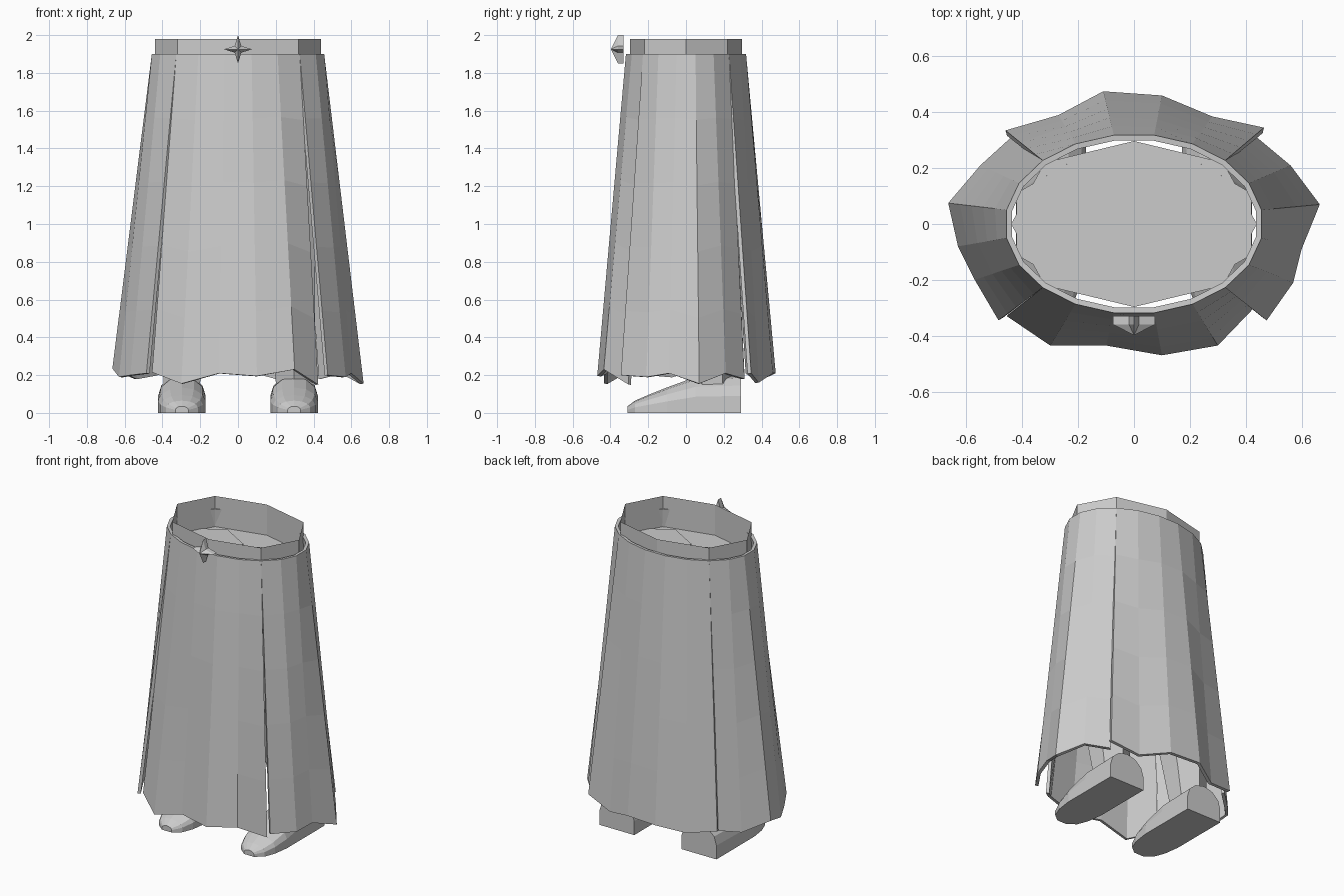
import bpy, math

if "Cube" in bpy.data.objects:
    bpy.data.objects.remove(bpy.data.objects["Cube"])

grey = bpy.data.materials.new("plain_grey")
grey.diffuse_color = (0.6, 0.6, 0.6, 1)
grey.use_nodes = True
grey.node_tree.nodes["Principled BSDF"].inputs["Base Color"].default_value = grey.diffuse_color


def make(name, verts, faces):
    me = bpy.data.meshes.new(name)
    me.from_pydata(verts, [], faces)
    me.materials.append(grey)
    ob = bpy.data.objects.new(name, me)
    bpy.context.collection.objects.link(ob)
    return ob


def loft(name, rings, cap_start=True, cap_end=True):
    """Skin a list of closed rings, each counter-clockwise about the path."""
    n = len(rings[0])
    verts = [v for r in rings for v in r]
    faces = []
    for k in range(len(rings) - 1):
        for i in range(n):
            j = (i + 1) % n
            faces.append((k*n + i, k*n + j, k*n + n + j, k*n + n + i))
    if cap_start:
        faces.append(tuple(reversed(range(n))))
    if cap_end:
        faces.append(tuple(range((len(rings) - 1)*n, len(rings)*n)))
    return make(name, verts, faces)


# Skirt: four flared panels, each from a quarter of the waist ellipse to an uneven hem
hems = {
    "skirt_right": (-45, [(.475, -.345, .2), (.57, -.21, .19), (.6, -.09, .21),
                          (.665, .07, .155), (.56, .21, .21), (.44, .31, .18)]),
    "skirt_back": (45, [(.465, .345, .21), (.28, .385, .16), (.1, .46, .21),
                        (-.11, .475, .21), (-.27, .39, .17), (-.46, .335, .21)]),
    "skirt_left": (135, [(-.44, .31, .2), (-.55, .21, .18), (-.665, .075, .235),
                         (-.63, -.08, .19), (-.57, -.2, .2), (-.485, -.345, .21)]),
    "skirt_front": (225, [(-.455, -.33, .215), (-.3, -.435, .155), (-.1, -.435, .21),
                          (.1, -.47, .195), (.3, -.435, .23), (.425, -.305, .15)]),
}
ROWS = 5
for name, (start, hem) in hems.items():
    verts, faces = [], []
    for r in range(ROWS + 1):
        t = r / ROWS
        for i, h in enumerate(hem):
            a = math.radians(start + 18*i)
            top = (.462*math.cos(a), .322*math.sin(a), 1.9)
            verts.append([p + (q - p)*t for p, q in zip(top, h)])
    for r in range(ROWS):
        for i in range(5):
            a = r*6 + i
            faces.append((a, a + 6, a + 7, a + 1))
    panel = make(name, verts, faces)
    mod = panel.modifiers.new("thickness", "SOLIDIFY")
    mod.thickness = .02
    mod.offset = -1

# Waist: open octagonal band with a floor
octagon = [(.44, 0), (.32, .22), (0, .297), (-.32, .22),
           (-.44, 0), (-.32, -.22), (0, -.297), (.32, -.22)]
loft("waistband", [[(x, y, z) for x, y in octagon] for z in (1.78, 1.98)], cap_end=False)


# Shoe cross-sections run from toe to heel: y, half width, height
shoe = [(-.31, .035, .035), (-.27, .085, .065), (-.2, .112, .095),
        (-.1, .126, .135), (.05, .126, .19), (.29, .126, .2)]
for side, s in (("left", -1), ("right", 1)):
    cx = .297*s
    rings = []
    for y, w, h in shoe:
        low = h*.45
        arc = [(cx + w*math.cos(a), y, low + (h - low)*math.sin(a))
               for a in (math.pi*k/6 for k in range(7))]
        rings.append([(cx + w, y, 0)] + arc + [(cx - w, y, 0)])
    rings = [list(reversed(r)) for r in rings]
    loft(side + "_shoe", rings)

    # Leg: tapering hexagonal prism from waist floor into the shoe
    legs = []
    for z, x, y, r in ((.15, .297, .14, .11), (.35, .295, .12, .13),
                       (1.0, .26, .04, .17), (1.785, .23, 0, .22)):
        legs.append([(x*s + r*.87*math.cos(a)/math.cos(math.pi/6), y + r*math.sin(a), z)
                     for a in (math.radians(30 + 60*k) for k in range(6))])
    loft(side + "_leg", legs)

# Clasp: four-pointed star with a raised centre
outline = []
for k in range(8):
    r = .075 if k % 2 == 0 else .025
    a = math.pi*k/4
    outline.append((r*math.cos(a), r*math.sin(a) + 1.925))
verts = [(x, -.33, z) for x, z in outline] + [(x, -.36, z) for x, z in outline] + [(0, -.398, 1.925)]
faces = [tuple(reversed(range(8)))]
for i in range(8):
    j = (i + 1) % 8
    faces += [(i, j, 8 + j, 8 + i), (8 + i, 8 + j, 16)]
make("star_clasp", verts, faces)
